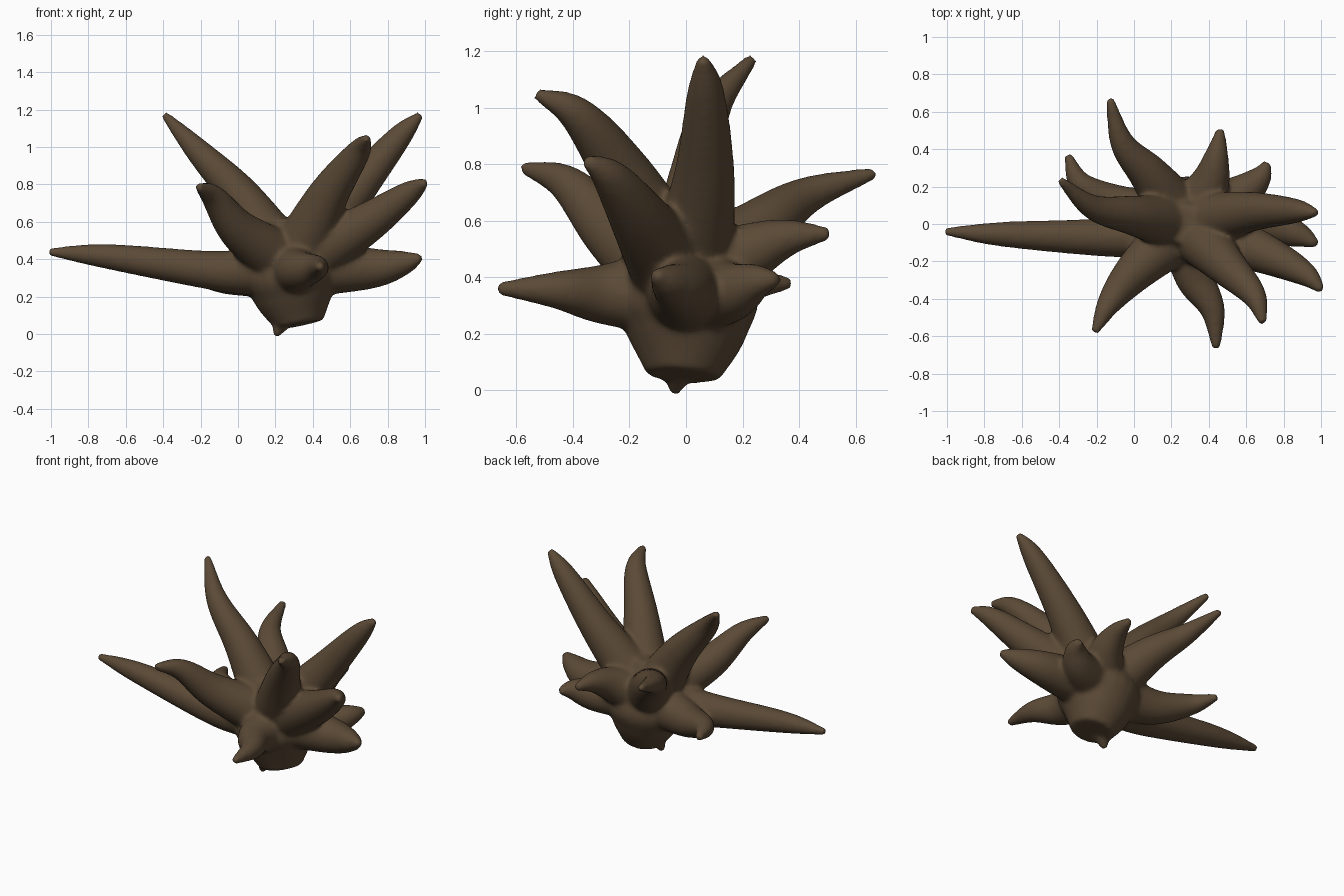
import bpy, bmesh, math
from mathutils import Vector

if "Cube" in bpy.data.objects:
    bpy.data.objects.remove(bpy.data.objects["Cube"])

CENTRE = Vector((.28, 0, .35))
TAPER = (.15, .108, .067, .022)   # shared radii: root, middle, upper, tip

# Each arm grows from the core centre through a middle and an upper point to its tip
ARMS = [
    ((-.1, -.07, .337), (-.7, -.055, .415), (-1.01, -.04, .44)),   # long left
    ((.08, .265, .575), (-.06, .43, .69), (-.13, .67, .77)),       # back left
    ((0, .045, .75), (-.22, .09, .985), (-.395, .235, 1.175)),     # tall left
    ((-.08, .1, .325), (-.28, .21, .37), (-.355, .37, .38)),       # low back left
    ((0, -.26, .56), (-.13, -.42, .73), (-.212, -.58, .79)),       # front left
    ((.33, -.29, .34), (.42, -.46, .355), (.44, -.67, .36)),       # low front
    ((.49, -.22, .755), (.64, -.38, .97), (.69, -.53, 1.05)),      # tall front right
    ((.7, -.16, .6), (.91, -.265, .75), (1.005, -.355, .815)),     # right
    ((.72, -.01, .352), (.885, -.06, .38), (.98, -.11, .41)),      # low right
    ((.62, .065, .76), (.86, .07, 1.05), (.978, .06, 1.175)),      # tall right
    ((.405, .22, .485), (.44, .36, .54), (.463, .51, .555)),       # back
    ((.565, .155, .348), (.67, .245, .383), (.715, .33, .395)),    # low back right
]
# Core and small root spike: (x, y, z, radius)
CORE = [(.33, -.01, .05, .13), (.3, 0, .2, .215), (.28, 0, .35, .25), (.26, 0, .62, .1)]
SPIKE = [(.26, -.02, .12, .08), (.2, -.04, -.012, .018)]


def arm_path(mid, upper, tip):
    root = Vector(mid).lerp(CENTRE, .7)
    return [(*p, r) for p, r in zip((root, mid, upper, tip), TAPER)]


def spline(pts, steps=10):
    """Catmull-Rom through points with radius."""
    p = [Vector(q) for q in pts]
    p = [2 * p[0] - p[1]] + p + [2 * p[-1] - p[-2]]
    out = []
    for i in range(1, len(p) - 2):
        a, b, c, d = p[i - 1:i + 3]
        for k in range(steps):
            t = k / steps
            out.append(.5 * (2 * b + (c - a) * t + (2 * a - 5 * b + 4 * c - d) * t * t
                             + (3 * b - a - 3 * c + d) * t ** 3))
    return out + [p[-2]]


def tube(bm, pts, sides=24):
    path = spline(pts)
    rings = []
    for i, q in enumerate(path):
        tan = (path[min(i + 1, len(path) - 1)] - path[max(i - 1, 0)]).to_3d().normalized()
        if i == 0:
            u = tan.orthogonal()
        u = (u - tan * u.dot(tan)).normalized()
        v = tan.cross(u)
        angles = [2 * math.pi * k / sides for k in range(sides)]
        rings.append([bm.verts.new(q.to_3d() + q.w * (u * math.cos(s) + v * math.sin(s)))
                      for s in angles])
    for a, b in zip(rings, rings[1:]):
        for k in range(sides):
            j = (k + 1) % sides
            bm.faces.new((a[k], a[j], b[j], b[k]))
    bm.faces.new(rings[0][::-1])
    bm.faces.new(rings[-1])


# All tubes in one mesh, fused and smoothed into one organic body
bm = bmesh.new()
for path in [arm_path(*arm) for arm in ARMS] + [CORE, SPIKE]:
    tube(bm, path)
mesh = bpy.data.meshes.new("root_cluster")
bm.to_mesh(mesh)
bm.free()
body = bpy.data.objects.new("root_cluster", mesh)
bpy.context.collection.objects.link(body)

remesh = body.modifiers.new("fuse", 'REMESH')
remesh.mode = 'VOXEL'
remesh.voxel_size = .012
remesh.use_smooth_shade = True
smooth = body.modifiers.new("soften", 'SMOOTH')
smooth.factor = .5
smooth.iterations = 14

# Brown bark
mat = bpy.data.materials.new("brown_bark")
mat.diffuse_color = (.105, .068, .037, 1)
mat.use_nodes = True
mat.node_tree.nodes["Principled BSDF"].inputs["Base Color"].default_value = mat.diffuse_color
mesh.materials.append(mat)
